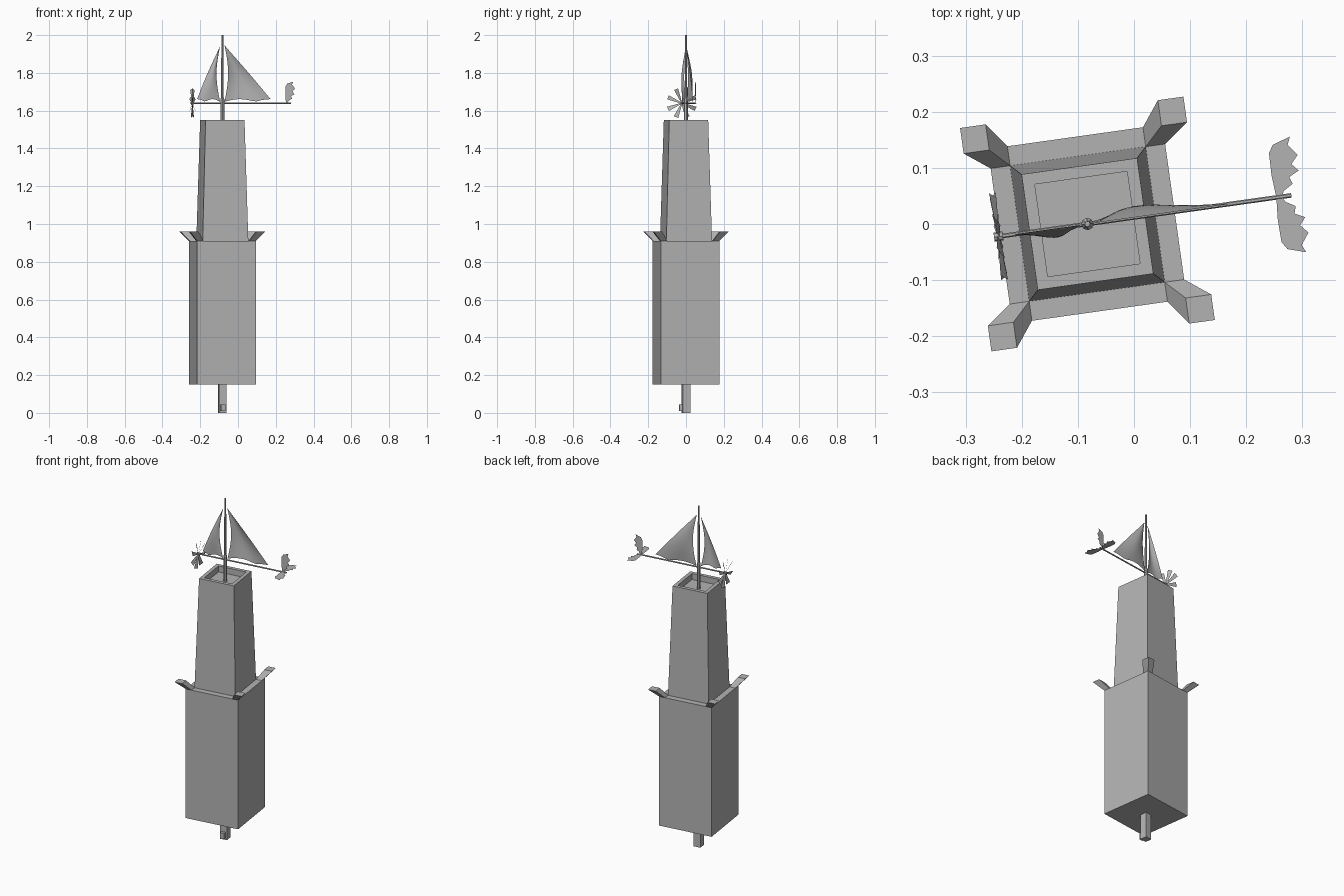
import bpy, math
from math import sin, cos, pi
from mathutils import Matrix, Vector

if "Cube" in bpy.data.objects:
    bpy.data.objects.remove(bpy.data.objects["Cube"])

# Whole model is turned 8 degrees about the tower axis
PLACE = Matrix.Translation((-0.083, 0, 0)) @ Matrix.Rotation(math.radians(8), 4, 'Z')
grey = bpy.data.materials.new("stone grey")
grey.diffuse_color = (0.45, 0.45, 0.45, 1)
grey.use_nodes = True
grey.node_tree.nodes["Principled BSDF"].inputs["Base Color"].default_value = grey.diffuse_color


def add(name, verts, faces, smooth=False):
    me = bpy.data.meshes.new(name)
    me.from_pydata([PLACE @ Vector(v) for v in verts], [], faces)
    me.materials.append(grey)
    ob = bpy.data.objects.new(name, me)
    bpy.context.collection.objects.link(ob)
    for p in me.polygons:
        p.use_smooth = smooth
    return ob


def loft(name, rings):
    """Skin a list of equal-length vertex rings, capped at both ends."""
    n = len(rings[0])
    verts = [v for r in rings for v in r]
    faces = [list(range(n))[::-1], list(range(len(verts) - n, len(verts)))]
    for k in range(len(rings) - 1):
        for i in range(n):
            j = (i + 1) % n
            faces.append([k*n + i, k*n + j, (k+1)*n + j, (k+1)*n + i])
    return add(name, verts, faces)


def square(h, z):
    return [(-h, -h, z), (h, -h, z), (h, h, z), (-h, h, z)]


def rect(a, b, z):
    return [(a[0], a[1], z), (b[0], a[1], z), (b[0], b[1], z), (a[0], b[1], z)]


def circle(r, z, n=8):
    return [(r*cos(2*pi*i/n), r*sin(2*pi*i/n), z) for i in range(n)]


# Tower: foot, lower block, tapered upper block with recessed roof
loft("foot_post", [square(0.02, 0), square(0.02, 0.15)])
loft("foot_step", [rect((-0.012, -0.037), (0.012, -0.019), z) for z in (0.01, 0.045)])
loft("lower_block", [square(0.157, 0.15), square(0.157, 0.91)])
loft("upper_block", [square(0.122, 0.91), square(0.104, 1.55),
                     square(0.083, 1.55), square(0.083, 1.515)])

# Flared horns on the four corners of the ledge
base, tip = rect((0.122, 0.122), (0.157, 0.157), 0.91), rect((0.155, 0.155), (0.201, 0.201), 0.96)
for k in range(4):
    rot = Matrix.Rotation(k*pi/2, 3, 'Z')
    loft("corner_horn_%d" % k, [[rot @ Vector(v) for v in r] for r in (base, tip)])

# Mast, hub and boom
loft("mast", [circle(0.011, 1.515), circle(0.011, 1.66), circle(0.007, 1.67), circle(0.005, 2.0)])
loft("boom", [[(u, 0.004*cos(a*pi/3), 1.64 + 0.004*sin(a*pi/3)) for a in range(6)]
              for u in (-0.165, 0.367)])


def sail(name, side, length, top, belly, n=10):
    """Triangular sail with hollow luff, wavy foot and a belly to one side."""
    verts, faces = [], []
    for a in range(n + 1):
        s = a / n
        luff = 0.012 + 0.02*sin(pi*s)
        leech = 0.012 + (length - 0.012)*(1 - s) + 0.006*sin(pi*s)
        for b in range(n + 1):
            t = b / n
            u = luff + (max(leech, luff + 0.001) - luff)*t
            foot = 1.647 + 0.014*abs(sin(1.5*pi*t))*(1 - s)
            v = belly*sin(pi*min(1, 0.1 + t*0.9))*(0.45 + 0.55*sin(pi*s))*(1 - s**3)
            verts.append((side*u, v, foot + (top - foot)*s))
    w = n + 1
    for a in range(n):
        for b in range(n):
            i = a*w + b
            faces.append([i, i + 1, i + w + 1, i + w])
    add(name, verts, faces, True)


sail("main_sail", 1, 0.258, 1.945, 0.022)
sail("fore_sail", -1, 0.135, 1.94, -0.018)

# Propeller: eight twisted wedge blades
verts, faces = [], []
for k in range(8):
    a = (k + 0.5)*pi/4
    d, e = (cos(a), sin(a)), (-sin(a), cos(a))
    for r, w in ((0.006, -0.003), (0.006, 0.003), (0.08, 0.012), (0.08, -0.012)):
        verts.append((-0.16 + 0.5*w, d[0]*r + e[0]*w, 1.64 + d[1]*r + e[1]*w))
    faces.append([4*k + i for i in range(4)])
add("propeller_blades", verts, faces)
loft("propeller_hub", [[(u, 0.008*cos(a*pi/4), 1.64 + 0.008*sin(a*pi/4)) for a in range(8)]
                       for u in (-0.168, -0.152)])

# Tail: three scalloped wing fins, (along boom, away from boom)
FIN = [(0.340, 0), (0.337, 0.04), (0.338, 0.080), (0.347, 0.094), (0.379, 0.104),
       (0.373, 0.090), (0.388, 0.070), (0.375, 0.055), (0.386, 0.042),
       (0.368, 0.033), (0.372, 0.020), (0.355, 0.010), (0.350, 0)]
for name, ang in (("upper", 90), ("left", 0), ("right", 180)):
    c, s = cos(math.radians(ang)), sin(math.radians(ang))
    add(name + "_tail_fin", [(u, r*c, 1.642 + r*s*1.07) for u, r in FIN], [list(range(len(FIN)))])
